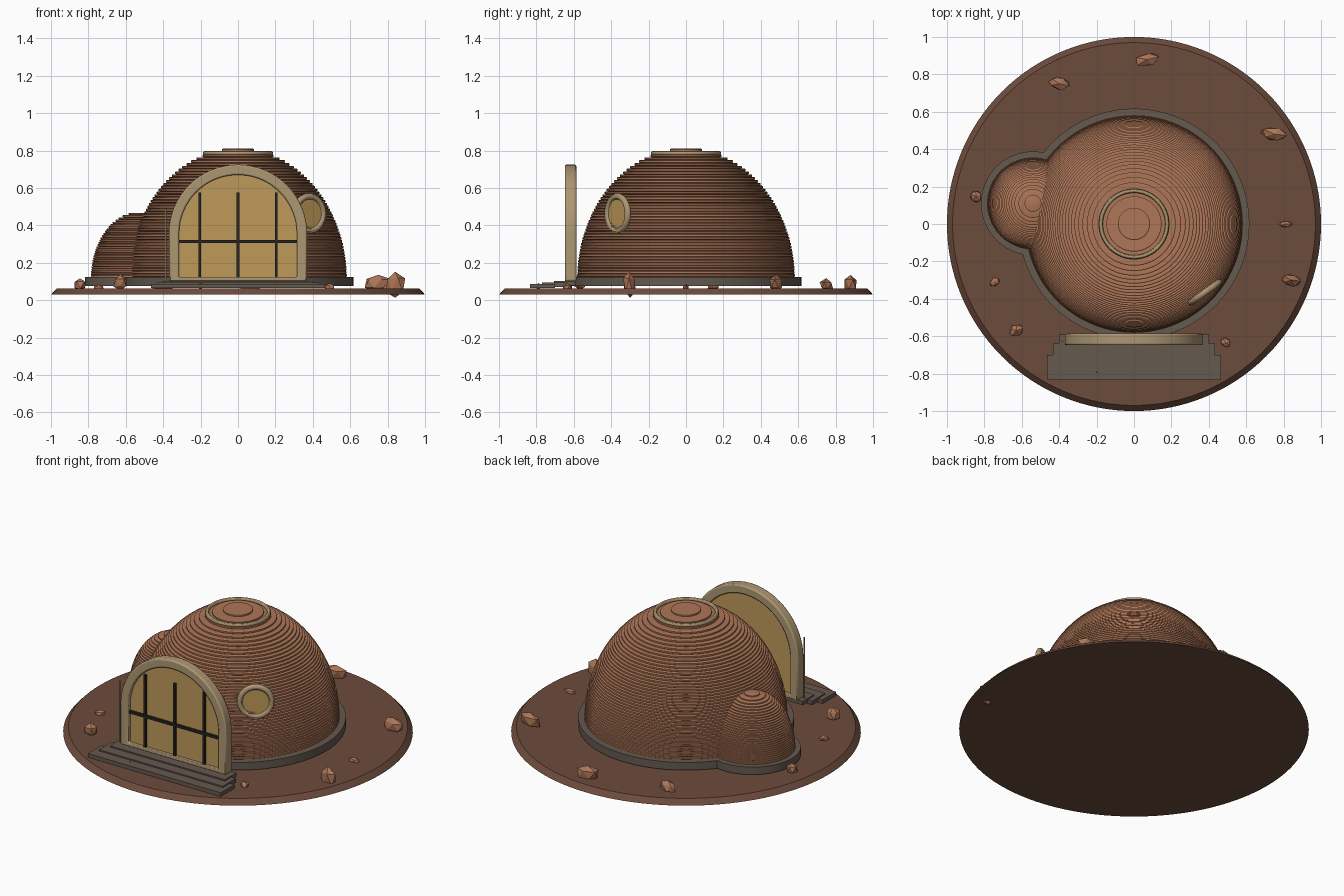
import bpy, bmesh, math, random
from mathutils import Vector, Matrix

if "Cube" in bpy.data.objects:
    bpy.data.objects.remove(bpy.data.objects["Cube"])

random.seed(4)


def material(name, rgb):
    m = bpy.data.materials.new(name)
    m.diffuse_color = (*rgb, 1)
    m.use_nodes = True
    m.node_tree.nodes["Principled BSDF"].inputs["Base Color"].default_value = m.diffuse_color
    return m


CLAY = material("clay", (0.42, 0.18, 0.095))
SOIL = material("soil", (0.15, 0.07, 0.045))
STONE = material("stone", (0.13, 0.10, 0.08))
TAN = material("tan", (0.42, 0.31, 0.17))
GLASS = material("amber_glass", (0.52, 0.32, 0.10))
DARK = material("dark_metal", (0.02, 0.018, 0.016))


def finish(name, bm, mat, smooth=True, bevel=0):
    bmesh.ops.recalc_face_normals(bm, faces=bm.faces)
    me = bpy.data.meshes.new(name)
    bm.to_mesh(me)
    bm.free()
    ob = bpy.data.objects.new(name, me)
    bpy.context.collection.objects.link(ob)
    me.materials.append(mat)
    if smooth:
        bpy.ops.object.select_all(action='DESELECT')
        ob.select_set(True)
        bpy.context.view_layer.objects.active = ob
        bpy.ops.object.shade_smooth_by_angle(angle=math.radians(30))
    if bevel:
        b = ob.modifiers.new("bevel", 'BEVEL')
        b.width, b.segments, b.limit_method = bevel, 2, 'ANGLE'
        b.angle_limit = math.radians(50)
    return ob


def lathe(name, profile, mat, centre=(0, 0), seg=96, closed=False, matrix=None):
    """Revolve (radius, z) points about z; open profiles get capped ends."""
    bm = bmesh.new()
    rings = [[bm.verts.new((r * math.cos(2 * math.pi * i / seg),
                            r * math.sin(2 * math.pi * i / seg), z))
              for i in range(seg)] for r, z in profile]
    pairs = list(zip(rings, rings[1:]))
    if closed:
        pairs.append((rings[-1], rings[0]))
    else:
        bm.faces.new(rings[0])
        bm.faces.new(rings[-1])
    for a, b in pairs:
        for i in range(seg):
            j = (i + 1) % seg
            bm.faces.new((a[i], a[j], b[j], b[i]))
    bm.transform(matrix or Matrix.Translation((*centre, 0)))
    return finish(name, bm, mat)


def torus(name, major, minor, mat, matrix):
    pts = [(major + minor * math.cos(k * math.pi / 6), minor * math.sin(k * math.pi / 6))
           for k in range(12)]
    return lathe(name, pts, mat, seg=64, closed=True, matrix=matrix)


def box(name, lo, hi, mat, bevel=0):
    lo, hi = Vector(lo), Vector(hi)
    bm = bmesh.new()
    bmesh.ops.create_cube(bm, size=1)
    bm.transform(Matrix.Translation((lo + hi) / 2) @ Matrix.Diagonal((*(hi - lo), 1)))
    return finish(name, bm, mat, False, bevel)


def layered_dome(name, radius, base, height, layers, centre):
    """Stack of bulging printed courses following a half ellipse."""
    pts = []
    for i in range(layers):
        z0, z1 = i / layers, (i + 1) / layers
        r = radius * math.sqrt(1 - ((z0 + z1) / 2) ** 2)
        for t, d in ((0.0, 0.005), (0.2, 0), (0.8, 0), (1.0, 0.005)):
            pts.append((r - d, base + height * (z0 + (z1 - z0) * t)))
    return lathe(name, pts, CLAY, centre)


# Ground disc and stone footings
lathe("ground_disc", [(1.0, 0.03), (0.97, 0.062)], SOIL, seg=128)
SIDE = (-0.54, 0.11)
lathe("main_footing", [(0.617, 0.075), (0.617, 0.124)], STONE)
lathe("side_footing", [(0.278, 0.0755), (0.278, 0.1235)], STONE, SIDE)

# Printed domes and the crown ring
layered_dome("main_dome", 0.582, 0.11, 0.70, 46, (0, 0))
layered_dome("side_dome", 0.247, 0.11, 0.357, 30, SIDE)
torus("crown_ring", 0.177, 0.011, TAN, Matrix.Translation((0, 0, 0.786)))


# Arched entrance
def arch(r, bottom, y, spring=0.355, n=32):
    pts = [(r * math.cos(math.pi * k / n), y, spring + r * math.sin(math.pi * k / n))
           for k in range(n + 1)]
    return [(r, y, bottom)] + pts + [(-r, y, bottom)]


bm = bmesh.new()
loops = [[bm.verts.new(p) for p in arch(*a)] for a in
         ((0.37, 0.103, -0.648), (0.37, 0.103, -0.586),
          (0.315, 0.122, -0.586), (0.315, 0.122, -0.648))]
for a, b in zip(loops, loops[1:] + loops[:1]):
    for i in range(len(a)):
        j = (i + 1) % len(a)
        bm.faces.new((a[i], a[j], b[j], b[i]))
finish("door_frame", bm, TAN, True, 0.008)

bm = bmesh.new()
face = bm.faces.new([bm.verts.new(p) for p in arch(0.32, 0.118, -0.624)])
ext = bmesh.ops.extrude_face_region(bm, geom=[face], use_keep_orig=True)
bmesh.ops.translate(bm, vec=(0, 0.014, 0),
                    verts=[v for v in ext["geom"] if isinstance(v, bmesh.types.BMVert)])
finish("door_glass", bm, GLASS)

for i, x in enumerate((-0.205, 0, 0.205)):
    box(f"door_mullion_{i}", (x - 0.007, -0.638, 0.12), (x + 0.007, -0.622, 0.577), DARK)
box("door_transom", (-0.316, -0.639, 0.307), (0.316, -0.621, 0.323), DARK)
box("door_side_post", (-0.389, -0.632, 0.105), (-0.382, -0.624, 0.49), TAN)

# Entrance steps
for i, (w, y0, y1, top) in enumerate(((0.464, -0.835, -0.70, 0.088),
                                      (0.433, -0.77, -0.64, 0.096),
                                      (0.402, -0.705, -0.59, 0.104))):
    box(f"step_{i}", (-w, y0, top - 0.024), (w, y1, top), STONE)

# Round window facing front right
n = Vector((0.585, -0.811, 0))
win = Matrix.Translation((0.38, -0.365, 0.463)) @ n.to_track_quat('Z', 'Y').to_matrix().to_4x4()
torus("window_ring", 0.092, 0.017, TAN, win)
lathe("window_glass", [(0.09, -0.008), (0.09, 0.006)], GLASS, seg=48, matrix=win)

# Scattered rocks: x, y, z centre, half sizes, turn
ROCKS = [(0.07, 0.88, 0.085, 0.075, 0.038, 0.055, 0.2),
         (-0.40, 0.75, 0.08, 0.06, 0.036, 0.035, -0.2),
         (0.75, 0.48, 0.09, 0.08, 0.038, 0.05, -0.1),
         (0.81, 0.00, 0.068, 0.04, 0.018, 0.022, 0.0),
         (0.84, -0.30, 0.08, 0.06, 0.036, 0.08, -0.1),
         (0.49, -0.635, 0.068, 0.034, 0.026, 0.024, -0.5),
         (-0.63, -0.57, 0.092, 0.04, 0.035, 0.044, 0.3),
         (-0.745, -0.31, 0.068, 0.034, 0.023, 0.022, 0.7),
         (-0.845, 0.15, 0.082, 0.038, 0.036, 0.04, 0.4),
         (-0.20, -0.79, 0.075, 0.018, 0.018, 0.017, 0.2)]
for i, (x, y, z, a, b, c, turn) in enumerate(ROCKS):
    bm = bmesh.new()
    bmesh.ops.create_icosphere(bm, subdivisions=1, radius=1)
    for v in bm.verts:
        v.co *= random.uniform(0.82, 1.12)
    bm.transform(Matrix.Translation((x, y, z)) @ Matrix.Rotation(turn, 4, 'Z')
                 @ Matrix.Diagonal((a, b, c, 1)))
    for v in bm.verts:
        v.co.z = max(v.co.z, 0)
    finish(f"rock_{i}", bm, CLAY, False)
